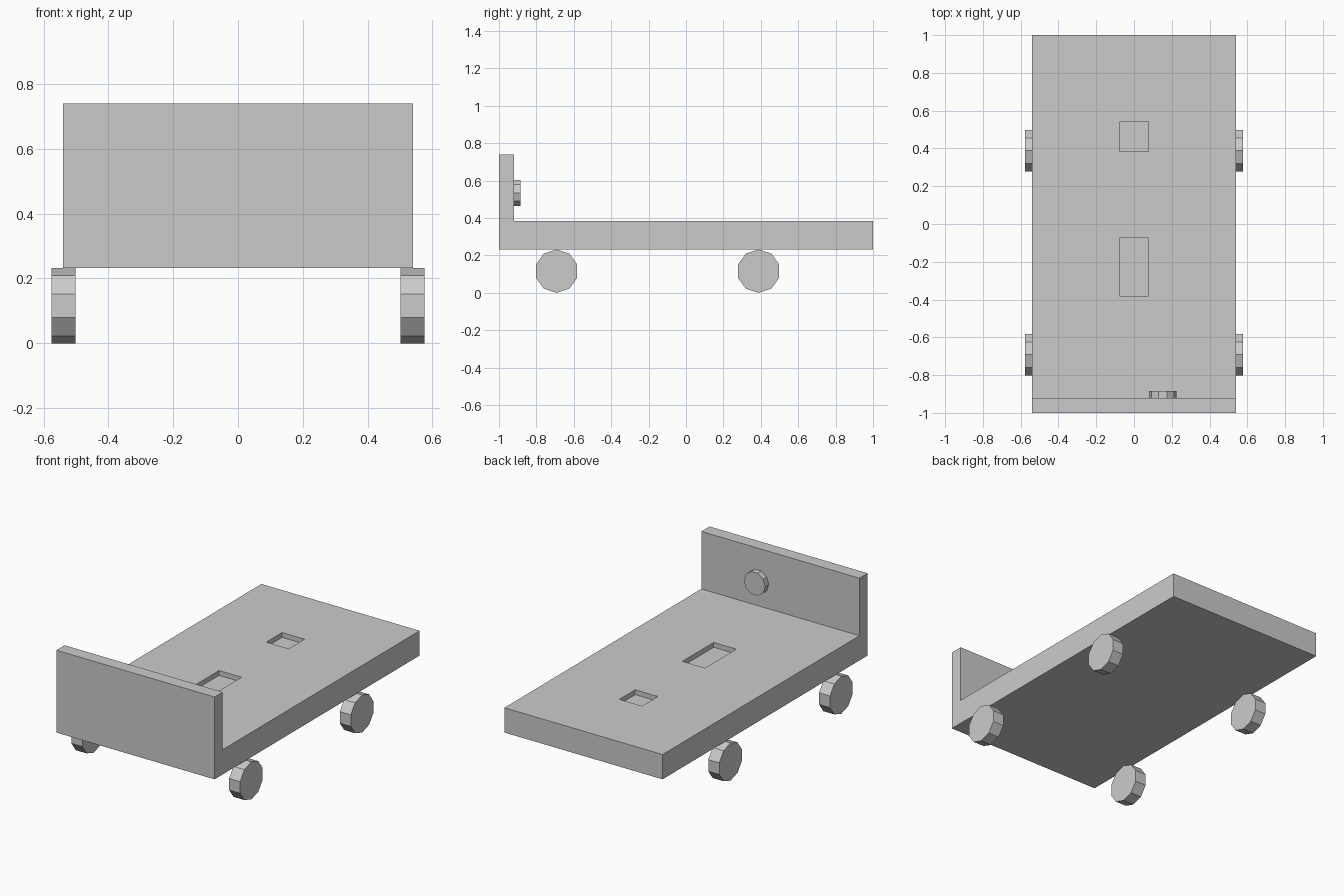
import bpy, bmesh, math
from mathutils import Matrix

if "Cube" in bpy.data.objects:
    bpy.data.objects.remove(bpy.data.objects["Cube"])


def finish(name, bm):
    bmesh.ops.recalc_face_normals(bm, faces=bm.faces[:])
    mesh = bpy.data.meshes.new(name)
    bm.to_mesh(mesh)
    bm.free()
    obj = bpy.data.objects.new(name, mesh)
    bpy.context.collection.objects.link(obj)
    return obj


def box(name, lo, hi):
    bm = bmesh.new()
    bmesh.ops.create_cube(bm, size=1)
    for v in bm.verts:
        v.co = [(a + b) / 2 + c * (b - a) for a, b, c in zip(lo, hi, v.co)]
    return finish(name, bm)


def disc(name, center, radius, depth, axis, spin):
    # ten-sided disc lying along the given axis
    bm = bmesh.new()
    mat = (Matrix.Translation(center) @ Matrix.Rotation(math.pi / 2, 4, axis)
           @ Matrix.Rotation(spin, 4, 'Z'))
    bmesh.ops.create_cone(bm, cap_ends=True, segments=10, radius1=radius,
                          radius2=radius, depth=depth, matrix=mat)
    # check orientation: the spin puts a corner on the wanted side
    return finish(name, bm)


def corner_spin(local_angle):
    # create_cone starts its first corner on local +Y
    return local_angle - math.pi / 2


# L-shaped deck with upright end panel, extruded across x
profile = [(-1, 0.232), (1, 0.232), (1, 0.385), (-0.92, 0.385),
           (-0.92, 0.74), (-1, 0.74)]
bm = bmesh.new()
face = bm.faces.new([bm.verts.new((-0.54, y, z)) for y, z in profile])
side = bmesh.ops.extrude_face_region(bm, geom=[face])
bmesh.ops.translate(bm, vec=(1.08, 0, 0),
                    verts=[g for g in side['geom'] if isinstance(g, bmesh.types.BMVert)])
deck = finish("deck", bm)

# shallow rectangular pockets in the deck
for i, (y0, y1) in enumerate([(0.385, 0.54), (-0.38, -0.075)]):
    cutter = box(f"pocket_cutter_{i + 1}", (-0.077, y0, 0.355), (0.077, y1, 0.45))
    cutter.hide_render = True
    cutter.hide_set(True)
    mod = deck.modifiers.new("pocket", 'BOOLEAN')
    mod.operation = 'DIFFERENCE'
    mod.solver = 'EXACT'
    mod.object = cutter

# four wheels, a corner pointing straight up (local x maps to z)
for end, y in (("front", -0.692), ("rear", 0.388)):
    for label, x in (("left", -0.5385), ("right", 0.5385)):
        disc(f"{end}_{label}_wheel", (x, y, 0.116), 0.116, 0.075, 'Y', corner_spin(0))

# round knob on the inner face of the panel, corners pointing sideways
disc("knob", (0.152, -0.903, 0.535), 0.073, 0.036, 'X', corner_spin(0))
